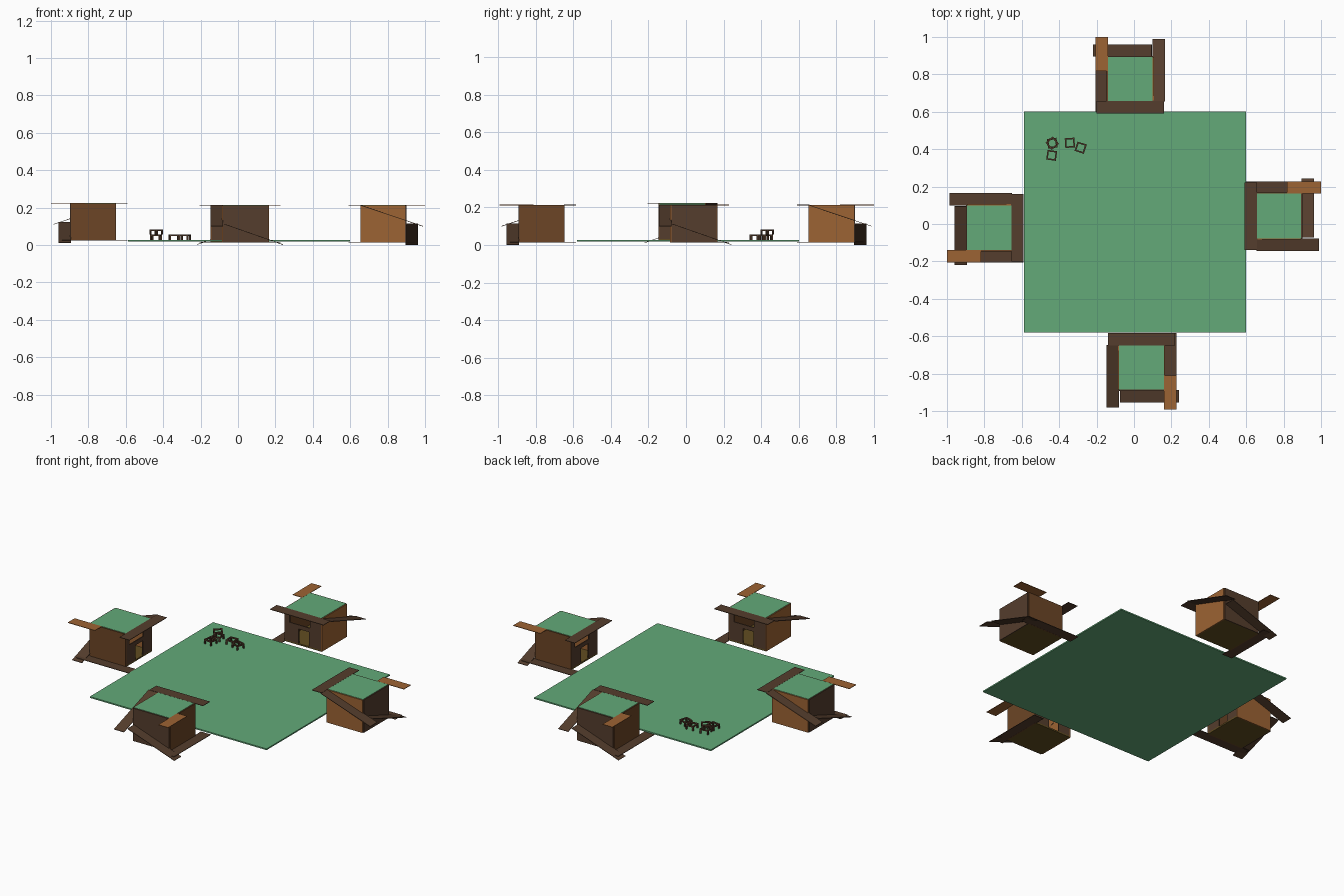
import bpy, math
from mathutils import Matrix, Vector

if "Cube" in bpy.data.objects:
    bpy.data.objects.remove(bpy.data.objects["Cube"])


def mat(name, r, g, b):
    m = bpy.data.materials.new(name)
    m.diffuse_color = (r, g, b, 1)
    m.use_nodes = True
    m.node_tree.nodes["Principled BSDF"].inputs["Base Color"].default_value = m.diffuse_color
    return m


GREEN = mat("green", 0.125, 0.40, 0.19)
DARK = mat("dark_wood", 0.090, 0.047, 0.026)
BROWN = mat("brown_wood", 0.15, 0.060, 0.019)
ORANGE = mat("orange_wood", 0.335, 0.125, 0.033)
FLOOR = mat("floor_wood", 0.12, 0.075, 0.015)

CUBE_FACES = [(0, 1, 3, 2), (4, 6, 7, 5), (0, 4, 5, 1), (2, 3, 7, 6), (0, 2, 6, 4), (1, 5, 7, 3)]


def boxes(name, material, spans, frame=Matrix()):
    """One object made of axis-aligned boxes, each (x0, x1, y0, y1, z0, z1)."""
    verts, faces = [], []
    for x0, x1, y0, y1, z0, z1 in spans:
        n = len(verts)
        verts += [(x, y, z) for x in (x0, x1) for y in (y0, y1) for z in (z0, z1)]
        faces += [tuple(n + i for i in f) for f in CUBE_FACES]
    me = bpy.data.meshes.new(name)
    me.from_pydata(verts, [], faces)
    me.materials.append(material)
    ob = bpy.data.objects.new(name, me)
    bpy.context.collection.objects.link(ob)
    ob.matrix_world = frame
    return ob


def plank(name, material, start, end, width, frame):
    """Thin board running from start to end, flat across its width."""
    a, b = Vector(start), Vector(end)
    along = (b - a).normalized()
    side = Vector((0, 0, 1)).cross(along).normalized()
    up = along.cross(side)
    local = Matrix((along, side, up)).transposed().to_4x4()
    local.translation = (a + b) / 2
    h, w, t = (b - a).length / 2, width / 2, 0.0015
    boxes(name, material, [(-h, h, -w, w, -t, t)], frame @ local)


def hut(tag, x, y, z, turn):
    f = Matrix.Translation((x, y, z)) @ Matrix.Rotation(math.radians(turn), 4, 'Z')
    s, t, lo, hi = 0.12, 0.006, 0.022, 0.206
    boxes(tag + "_floor", FLOOR, [(-s, s, -s, s, 0.013, lo)], f)
    boxes(tag + "_roof", GREEN, [(-s, s, -s, s, hi, 0.214)], f)
    boxes(tag + "_back_wall", DARK, [(-s, s, -s - t, -s, 0.013, 0.212)], f)
    boxes(tag + "_left_wall", ORANGE, [(-s - t, -s, -s, s, 0.013, 0.212)], f)
    boxes(tag + "_right_wall", BROWN, [(s, s + t, -s, s, 0.013, 0.212)], f)
    # front wall pieces around a door and a serving window
    v0, v1 = s - t, s
    boxes(tag + "_front_wall", DARK, [
        (-s, -0.04, v0, v1, lo, 0.135), (0.03, s, v0, v1, lo, 0.135),
        (-0.04, 0.03, v0, v1, 0.11, 0.135), (-s, -0.045, v0, v1, 0.135, hi),
        (0.09, s, v0, v1, 0.135, hi), (-0.045, 0.09, v0, v1, 0.185, hi)], f)
    # loose boards: two on the roof edge, two leaning, one on the ground
    plank(tag + "_front_eave", DARK, (-0.18, 0.149, 0.213), (0.18, 0.149, 0.213), 0.066, f)
    plank(tag + "_left_board", DARK, (-0.153, 0.118, 0.212), (-0.153, -0.215, 0.10), 0.067, f)
    plank(tag + "_back_board", DARK, (-0.115, -0.155, 0.112), (0.20, -0.155, 0.002), 0.066, f)
    plank(tag + "_orange_eave", ORANGE, (0.153, -0.045, 0.213), (0.153, -0.227, 0.213), 0.066, f)
    plank(tag + "_ground_board", DARK, (0.153, 0.182, 0.015), (0.153, -0.17, 0.015), 0.066, f)


def stool(tag, x, y, z, turn):
    f = Matrix.Translation((x, y, z)) @ Matrix.Rotation(math.radians(turn), 4, 'Z')
    s, w, h = 0.026, 0.008, 0.028
    i = s - w
    rails = [(-s, s, -s, -i, h - 0.008, h), (-s, s, i, s, h - 0.008, h),
             (-s, -i, -i, i, h - 0.008, h), (i, s, -i, i, h - 0.008, h)]
    legs = [(a, a + w, b, b + w, 0, h - 0.008) for a in (-s, i) for b in (-s, i)]
    boxes(tag, DARK, rails + legs, f)


# square lawn
boxes("lawn", GREEN, [(-0.589, 0.598, -0.58, 0.602, 0.019, 0.027)])

# four huts turned around the lawn
for tag, x, y, z, turn in [("south_hut", 0.04, -0.766, 0.0, 0), ("east_hut", 0.774, 0.042, 0.0, 90),
                           ("north_hut", -0.02, 0.773, 0.0, 180), ("west_hut", -0.772, -0.02, 0.01, 270)]:
    hut(tag, x, y, z, turn)

# open-frame stools, one stacked on another
for i, (x, y, z, turn) in enumerate([(-0.437, 0.432, 0.027, 8), (-0.437, 0.432, 0.055, 40),
                                     (-0.44, 0.367, 0.027, -8), (-0.343, 0.434, 0.027, 4),
                                     (-0.285, 0.408, 0.027, -18)]):
    stool("stool_%d" % (i + 1), x, y, z, turn)
